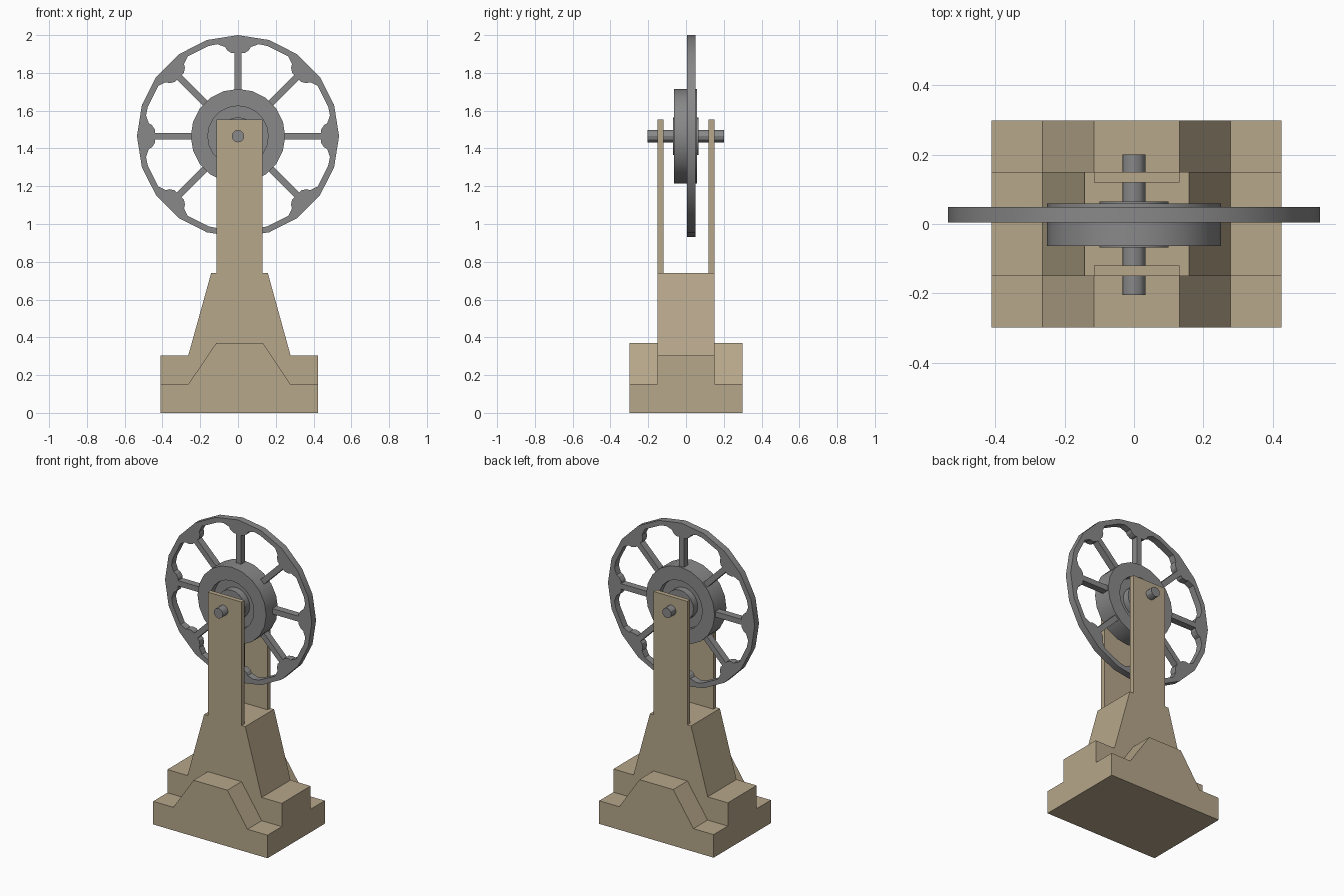
import bpy, bmesh, math
from mathutils import Vector, Matrix

if "Cube" in bpy.data.objects:
    bpy.data.objects.remove(bpy.data.objects["Cube"])


def material(name, rgb):
    m = bpy.data.materials.new(name)
    m.use_nodes = True
    m.diffuse_color = (*rgb, 1)
    m.node_tree.nodes["Principled BSDF"].inputs["Base Color"].default_value = (*rgb, 1)
    return m


TAN = material("tan stone", (0.47, 0.385, 0.255))
GREY = material("grey metal", (0.25, 0.25, 0.25))
AXLE_Z = 1.465


def add_mesh(name, bm, mat, smooth=False):
    bmesh.ops.recalc_face_normals(bm, faces=bm.faces)
    me = bpy.data.meshes.new(name)
    bm.to_mesh(me)
    bm.free()
    me.materials.append(mat)
    ob = bpy.data.objects.new(name, me)
    bpy.context.collection.objects.link(ob)
    if smooth:
        bpy.ops.object.select_all(action='DESELECT')
        ob.select_set(True)
        bpy.context.view_layer.objects.active = ob
        bpy.ops.object.shade_smooth_by_angle(angle=math.radians(30))
    return ob


def prism(name, profile, y0, y1, mat):
    """Extrude an (x, z) profile from y0 to y1."""
    bm = bmesh.new()
    face = bm.faces.new([bm.verts.new((x, y0, z)) for x, z in profile])
    out = bmesh.ops.extrude_face_region(bm, geom=[face])
    moved = [v for v in out["geom"] if isinstance(v, bmesh.types.BMVert)]
    bmesh.ops.translate(bm, verts=moved, vec=(0, y1 - y0, 0))
    return add_mesh(name, bm, mat)


def lathe(name, profile, steps, mat):
    """Spin a (radius, y) profile round the axle line."""
    bm = bmesh.new()
    vs = [bm.verts.new((r, y, AXLE_Z)) for r, y in profile]
    es = [bm.edges.new(p) for p in zip(vs, vs[1:])]
    bmesh.ops.spin(bm, geom=vs + es, cent=(0, 0, AXLE_Z), axis=(0, 1, 0),
                   angle=math.tau, steps=steps, use_duplicate=False)
    bmesh.ops.remove_doubles(bm, verts=bm.verts, dist=0.0001)
    return add_mesh(name, bm, mat, True)


def stepped(shoulder, top, x_left, x_right):
    """Base outline: flat ends, then slopes up to a flat top."""
    return [(-0.41, 0), (-0.41, shoulder), (-0.263, shoulder), (x_left, top),
            (x_right, top), (0.278, shoulder), (0.424, shoulder), (0.424, 0)]


# Pedestal, with a lower foot and an upright post at front and back
prism("pedestal", stepped(0.305, 0.74, -0.142, 0.158), -0.15, 0.15, TAN)
for side, s in (("front", -1), ("back", 1)):
    prism(side + "_foot", stepped(0.152, 0.37, -0.115, 0.131), s * 0.15, s * 0.298, TAN)
    prism(side + "_post", [(-0.115, 0.74), (-0.115, 1.553), (0.131, 1.553), (0.131, 0.74)],
          s * 0.12, s * 0.15, TAN)

# Axle and recessed pulley drum
lathe("axle", [(0, -0.205), (0.033, -0.205), (0.033, 0.2), (0, 0.2)], 12, GREY)
lathe("drum", [(0, -0.068), (0.1, -0.068), (0.1, -0.02), (0.16, -0.02), (0.16, -0.064),
               (0.25, -0.064), (0.25, 0.059), (0.16, 0.059), (0.16, 0.02), (0.1, 0.02),
               (0.1, 0.065), (0, 0.065)], 20, GREY)

# Spoked wheel: a filled outline with eight windows cut out
SIDES, SPOKES = 20, 8


def ring(radius):
    return [Vector((radius * math.sin(i * math.tau / SIDES),
                    radius * math.cos(i * math.tau / SIDES))) for i in range(SIDES)]


def window(k):
    """Window between two spokes, with stepped brackets at the rim."""
    half = [(0.22, 0.018), (0.44, 0.018), (0.44, 0.035), (0.455, 0.058),
            (0.472, 0.068), (0.487, 0.11)]
    step = math.tau / SPOKES
    a, b = k * step, (k + 1) * step

    def place(angle, r, w):
        return Matrix.Rotation(angle, 2) @ Vector((r, w))

    margin = math.atan2(half[-1][1], half[-1][0]) + 0.02
    grid = [i * math.tau / SIDES for i in range(SIDES)]
    arc = [place(g, 0.502, 0) for g in grid if a + margin < g < b - margin]
    return ([place(a, r, w) for r, w in half] + arc
            + [place(b, r, -w) for r, w in reversed(half)])


curve = bpy.data.curves.new("spoked_wheel", 'CURVE')
curve.dimensions = '2D'
curve.fill_mode = 'BOTH'
curve.extrude = 0.0225
for pts in [ring(0.535), ring(0.19)] + [window(k) for k in range(SPOKES)]:
    sp = curve.splines.new('POLY')
    sp.points.add(len(pts) - 1)
    for p, v in zip(sp.points, pts):
        p.co = (v.x, v.y, 0, 1)
    sp.use_cyclic_u = True
    sp.use_smooth = False
curve.materials.append(GREY)
wheel = bpy.data.objects.new("spoked_wheel", curve)
bpy.context.collection.objects.link(wheel)
wheel.rotation_euler.x = math.pi / 2
wheel.location = (0, 0.0265, AXLE_Z)
bpy.ops.object.select_all(action='DESELECT')
wheel.select_set(True)
bpy.context.view_layer.objects.active = wheel
bpy.ops.object.convert(target='MESH')
bpy.ops.object.shade_smooth_by_angle(angle=math.radians(20))
